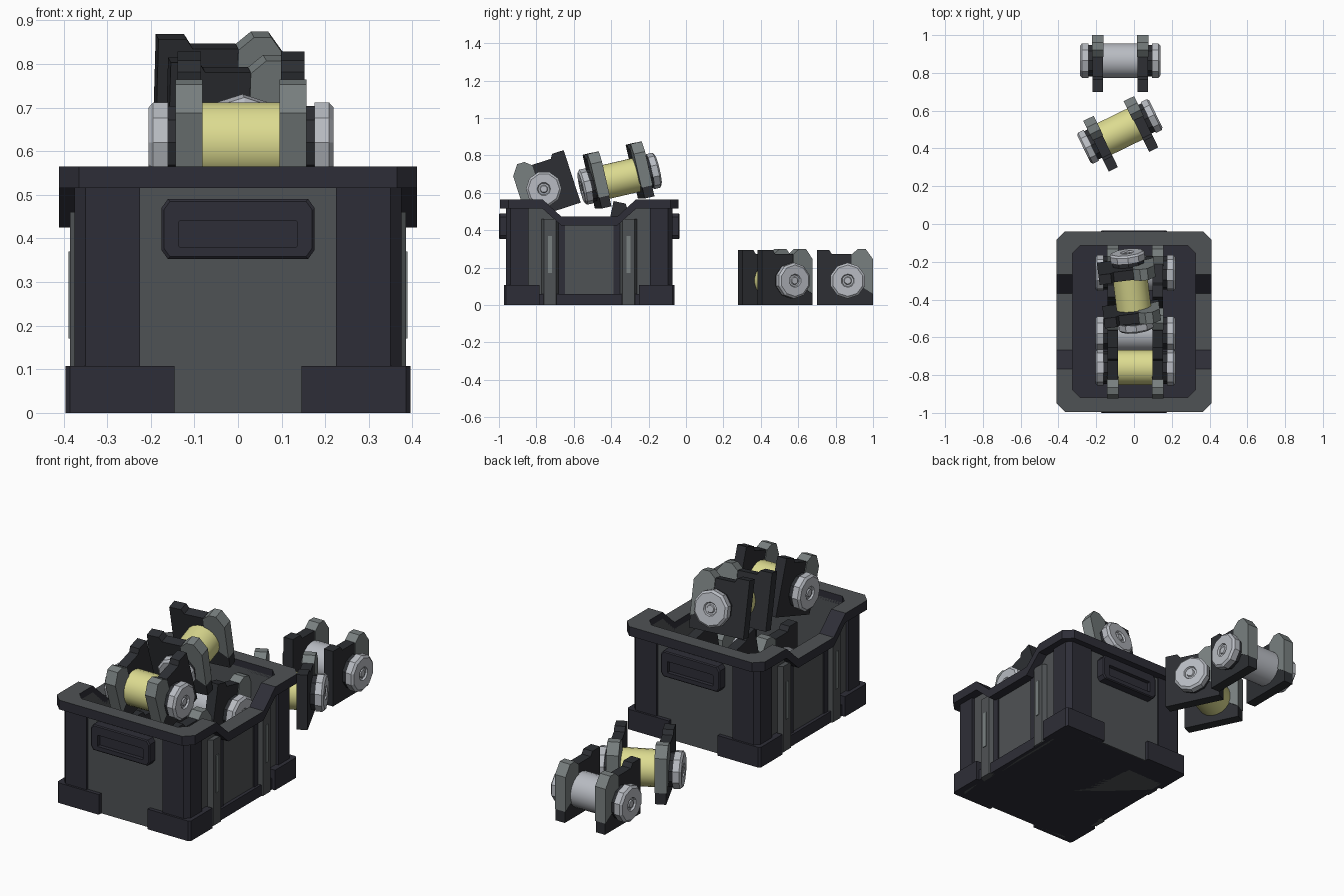
import bpy, bmesh, math
from mathutils import Matrix, Vector

if "Cube" in bpy.data.objects:
    bpy.data.objects.remove(bpy.data.objects["Cube"])

CY = -0.517  # crate centre in y


def mat(name, r, g, b):
    m = bpy.data.materials.new(name)
    m.diffuse_color = (r, g, b, 1)
    m.use_nodes = True
    m.node_tree.nodes["Principled BSDF"].inputs["Base Color"].default_value = m.diffuse_color
    return m


GREY = mat("panel_grey", 0.078, 0.085, 0.09)
DARK = mat("dark_trim", 0.027, 0.027, 0.038)
LIGHT = mat("plate_light_grey", 0.19, 0.215, 0.215)
BLACK = mat("plate_dark_grey", 0.026, 0.028, 0.033)
SILVER = mat("cap_silver", 0.48, 0.50, 0.54)
YELLOW = mat("core_yellow", 0.72, 0.71, 0.28)
CRATE = Matrix.Translation((0, CY, 0))


def finish(name, bm, mats, matrix):
    bmesh.ops.recalc_face_normals(bm, faces=bm.faces[:])
    bm.transform(matrix)
    me = bpy.data.meshes.new(name)
    bm.to_mesh(me)
    bm.free()
    for m in mats:
        me.materials.append(m)
    ob = bpy.data.objects.new(name, me)
    bpy.context.collection.objects.link(ob)
    return ob


def loft(name, rings, mats, matrix, bands=None, closed=False, smooth=False):
    """Skin equal-sized rings; bands gives a material index per band."""
    bm = bmesh.new()
    vs = [[bm.verts.new(p) for p in r] for r in rings]
    n = len(vs[0])
    for k in range(len(vs) if closed else len(vs) - 1):
        a, b = vs[k], vs[(k + 1) % len(vs)]
        for i in range(n):
            j = (i + 1) % n
            f = bm.faces.new((a[i], a[j], b[j], b[i]))
            f.material_index = bands[k] if bands else 0
            f.smooth = smooth
    if not closed:
        bm.faces.new(vs[0])
        f = bm.faces.new(vs[-1])
        f.material_index = bands[-1] if bands else 0
    return finish(name, bm, mats, matrix)


def prism(name, poly, z0, z1, m, matrix):
    return loft(name, [[(x, y, z) for x, y in poly] for z in (z0, z1)], [m], matrix)


def box(name, x0, x1, y0, y1, z0, z1, m):
    return prism(name, [(x0, y0), (x1, y0), (x1, y1), (x0, y1)], z0, z1, m, CRATE)


def outline(hx, hy, ch, z, dip=0.0):
    """Chamfered rectangle whose long sides dip in the middle."""
    side = [(hx, -hy + ch, 0), (hx, -0.25, 0), (hx, -0.15, dip),
            (hx, 0.15, dip), (hx, 0.25, 0), (hx, hy - ch, 0)]
    end = [(hx - ch, hy, 0)]
    half = side + end
    pts = half + [(-x, y, d) for x, y, d in reversed(half)]
    pts += [(-hx + ch, -hy, 0), (hx - ch, -hy, 0)]
    return [(x, y, z - d) for x, y, d in pts]


# crate tub, hollow with dark floor
loft("crate_tub", [outline(0.36, 0.435, 0.03, 0.0), outline(0.36, 0.435, 0.03, 0.53, 0.092),
                   outline(0.325, 0.402, 0.04, 0.53, 0.092), outline(0.325, 0.402, 0.04, 0.13)],
     [GREY, DARK], CRATE, bands=[0, 0, 0, 1])
box("crate_underside", -0.36, 0.36, -0.43, 0.43, 0.0, 0.012, DARK)

# crate rim: dark sides with grey top
rim = loft("crate_rim", [outline(0.41, 0.478, 0.045, 0.515, 0.09), outline(0.41, 0.478, 0.045, 0.565, 0.092),
                         outline(0.325, 0.402, 0.04, 0.565, 0.092), outline(0.325, 0.402, 0.04, 0.515, 0.09)],
           [DARK, GREY], CRATE, closed=True)
for p in rim.data.polygons:
    if p.normal.z > 0.9:
        p.material_index = 1

# corner posts and flared feet
post = [(0.225, -0.445), (0.35, -0.445), (0.375, -0.42), (0.375, -0.325),
        (0.34, -0.325), (0.34, -0.41), (0.225, -0.41)]
foot_low = [(0.145, -0.456), (0.385, -0.456), (0.396, -0.445), (0.396, -0.265),
            (0.345, -0.265), (0.345, -0.415), (0.145, -0.415)]
for sx in (-1, 1):
    for sy in (-1, 1):
        M = CRATE @ Matrix.Diagonal((sx, -sy, 1, 1))
        prism("corner_post", post, 0, 0.52, DARK, M)
        prism("corner_foot", foot_low, 0, 0.108, DARK, M)
        # side ribs with pale strips
        y = 0.21 * sy
        rib = [(0.35, y - 0.05), (0.385, y - 0.032), (0.385, y + 0.032), (0.35, y + 0.05)]
        prism("side_rib", rib, 0.0, 0.46, GREY, Matrix.Translation((0, CY, 0)) @ Matrix.Diagonal((sx, 1, 1, 1)))
        xs = sorted((sx * 0.38, sx * 0.389))
        box("rib_strip", xs[0], xs[1], y - 0.011, y + 0.011, 0.17, 0.37, LIGHT)
        # dark groove beside each rib
        xs = sorted((sx * 0.355, sx * 0.366))
        yi = sorted((sy * 0.13, sy * 0.165))
        box("rib_groove", xs[0], xs[1], yi[0], yi[1], 0.06, 0.44, DARK)
    xs = sorted((sx * 0.35, sx * 0.378))
    box("side_skirt", xs[0], xs[1], -0.27, 0.27, 0, 0.06, DARK)


# end handles with a recessed grip
def oct_xz(hx, z0, z1, c, y):
    return [(x, y, z) for x, z in ((-hx + c, z0), (hx - c, z0), (hx, z0 + c * 1.4), (hx, z1 - c * 1.4),
                                   (hx - c, z1), (-hx + c, z1), (-hx, z1 - c * 1.4), (-hx, z0 + c * 1.4))]


for s in (-1, 1):
    loft("end_handle", [oct_xz(0.175, 0.353, 0.49, 0.014, -0.43), oct_xz(0.175, 0.353, 0.49, 0.014, -0.478),
                        oct_xz(0.17, 0.358, 0.485, 0.014, -0.483), oct_xz(0.135, 0.38, 0.44, 0.001, -0.483),
                        oct_xz(0.135, 0.38, 0.44, 0.001, -0.462)],
         [DARK], CRATE @ Matrix.Diagonal((1, -s, 1, 1)))


# spools: core, hubs, end caps and two-tone plates
def turned(name, profile, n, m, matrix, smooth=False):
    rings = [[(x, r * math.cos(2 * math.pi * (i + 0.5) / n), r * math.sin(2 * math.pi * (i + 0.5) / n))
              for i in range(n)] for x, r in profile]
    return loft(name, rings, [m], matrix, smooth=smooth)


DARK_PLATE = [(-.165, -.13), (.135, -.13), (.135, -.07), (.02, 0), (.02, .142),
              (-.085, .142), (-.10, .165), (-.165, .165)]
LIGHT_PLATE = [(.02, 0), (.135, -.07), (.135, .115), (.095, .17), (.055, .17), (.02, .14)]
# maps (x, y, z) of a prism to (z, x, y)
UPRIGHT = Matrix(((0, 0, 1, 0), (1, 0, 0, 0), (0, 1, 0, 0), (0, 0, 0, 1)))


def spool(label, loc, core, yaw=0, tilt_x=0, tilt_y=0):
    M = (Matrix.Translation(loc) @ Matrix.Rotation(math.radians(yaw), 4, 'Z')
         @ Matrix.Rotation(math.radians(tilt_y), 4, 'Y') @ Matrix.Rotation(math.radians(tilt_x), 4, 'X'))
    turned(label + "_core", [(-0.095, 0.093), (0.095, 0.093)], 20, core, M, True)
    for s in (-1, 1):
        S = M @ Matrix.Diagonal((s, 1, 1, 1))
        turned(label + "_hub", [(0.085, 0.088), (0.175, 0.088)], 10, BLACK, S)
        turned(label + "_cap", [(0.168, 0.096), (0.202, 0.096), (0.212, 0.084), (0.212, 0.036),
                                (0.203, 0.031), (0.203, 0.022), (0.209, 0.018)], 10, SILVER, S)
        prism(label + "_dark_plate", DARK_PLATE, 0.092, 0.146, BLACK, S @ UPRIGHT)
        prism(label + "_light_plate", LIGHT_PLATE, 0.088, 0.15, LIGHT, S @ UPRIGHT)


spool("floor_spool_back", (-0.073, 0.865, 0.13), SILVER)
spool("floor_spool_front", (-0.075, 0.49, 0.13), YELLOW, yaw=26)
spool("front_spool", (0.007, -0.76, 0.62), YELLOW, yaw=180, tilt_x=-18)
spool("top_spool", (-0.012, -0.355, 0.675), YELLOW, yaw=-83, tilt_y=13)
spool("rear_buried_spool", (0.007, -0.26, 0.36), SILVER, tilt_x=-12)
spool("middle_buried_spool", (0.007, -0.58, 0.29), SILVER)
